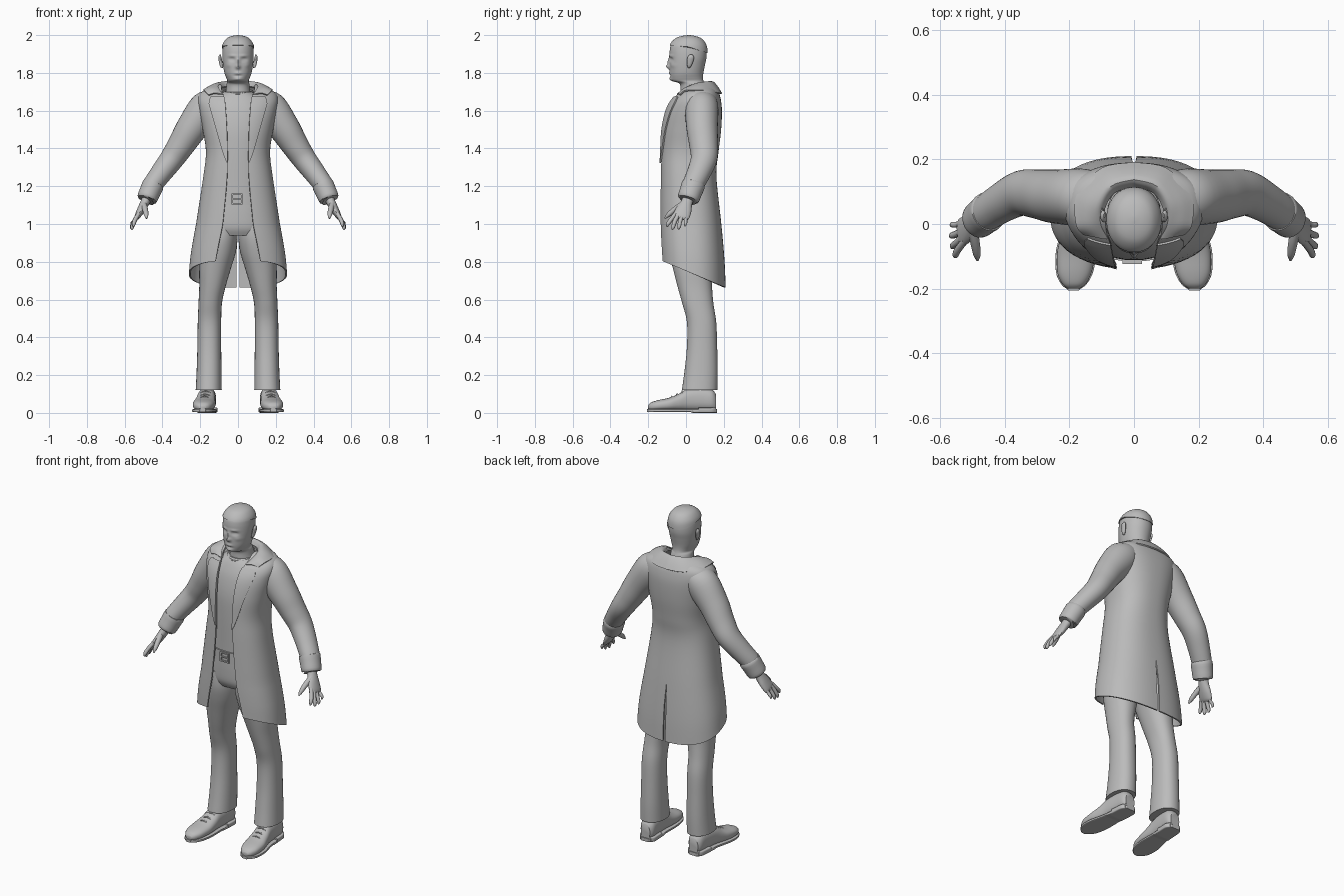
import bpy, bmesh, math
from mathutils import Vector

if "Cube" in bpy.data.objects:
    bpy.data.objects.remove(bpy.data.objects["Cube"])

grey = bpy.data.materials.new("plain grey")
grey.diffuse_color = (0.5, 0.5, 0.5, 1)
grey.use_nodes = True
grey.node_tree.nodes["Principled BSDF"].inputs["Base Color"].default_value = grey.diffuse_color


def spline(rows, n=5):
    """Smooth curve through rows of numbers."""
    out = []
    for i in range(len(rows) - 1):
        a, b, c, d = (rows[max(i - 1, 0)], rows[i], rows[i + 1], rows[min(i + 2, len(rows) - 1)])
        for k in range(n):
            t = k / n
            out.append(tuple(q + 0.5 * t * (r - p + t * (2 * p - 5 * q + 4 * r - s + t * (3 * (q - r) + s - p)))
                             for p, q, r, s in zip(a, b, c, d)))
    return out + [tuple(rows[-1])]


def at(rows, z):
    """Look up a row by its first number (rows run downwards)."""
    z = min(max(z, rows[-1][0]), rows[0][0])
    for a, b in zip(rows, rows[1:]):
        if a[0] >= z >= b[0]:
            t = (a[0] - z) / max(a[0] - b[0], 1e-9)
            return tuple(p + (q - p) * t for p, q in zip(a, b))
    return rows[-1]


def power(v, p):
    return math.copysign(abs(v) ** (2 / p), v)


def skin(name, loops, wrap=True, cap=True, mirror=False, thick=0, angle=40):
    """Join loops of points into one smooth-shaded surface."""
    bm = bmesh.new()
    vs = [[bm.verts.new(p) for p in lp] for lp in loops]
    n = len(loops[0])
    for a, b in zip(vs, vs[1:]):
        for i in range(n if wrap else n - 1):
            j = (i + 1) % n
            bm.faces.new((a[i], a[j], b[j], b[i]))
    if wrap and cap:
        bm.faces.new(vs[0])
        bm.faces.new(vs[-1])
    bmesh.ops.recalc_face_normals(bm, faces=bm.faces)
    me = bpy.data.meshes.new(name)
    bm.to_mesh(me)
    bm.free()
    me.materials.append(grey)
    ob = bpy.data.objects.new(name, me)
    bpy.context.collection.objects.link(ob)
    bpy.ops.object.select_all(action='DESELECT')
    bpy.context.view_layer.objects.active = ob
    ob.select_set(True)
    if mirror:
        ob.modifiers.new("mirror", 'MIRROR').merge_threshold = 0.0015
    if thick:
        m = ob.modifiers.new("thickness", 'SOLIDIFY')
        m.thickness, m.offset = thick, 0
    for m in list(ob.modifiers):
        bpy.ops.object.modifier_apply(modifier=m.name)
    bpy.ops.object.shade_smooth_by_angle(angle=math.radians(angle))
    return ob


def ring(z, cx, rx, yf, yb, p=2.2, n=40):
    """Level cross-section between a front and a back y."""
    pts = []
    for k in range(n):
        a = 2 * math.pi * k / n
        pts.append(Vector((cx + rx * power(math.sin(a), p),
                           (yf + yb) / 2 - (yb - yf) / 2 * power(math.cos(a), p), z)))
    return pts


def tube(name, rows, n=24, steps=5, **kw):
    """Tube along rows of x, y, z, radius in the x-z plane, radius towards y."""
    pts = spline(rows, steps)
    loops = []
    for i, r in enumerate(pts):
        d = Vector(pts[min(i + 1, len(pts) - 1)][:3]) - Vector(pts[max(i - 1, 0)][:3])
        u = d.cross(Vector((0, 1, 0))).normalized()
        v = u.cross(d).normalized()
        loops.append([Vector(r[:3]) + u * r[3] * math.cos(2 * math.pi * k / n)
                      + v * r[4] * math.sin(2 * math.pi * k / n) for k in range(n)])
    return skin(name, loops, **kw)


def section(y, cx, w, zb, zt, p=2.4, n=32):
    """Upright cross-section of a shoe."""
    return [Vector((cx + w * power(math.cos(2 * math.pi * k / n), p), y,
                    (zb + zt) / 2 + (zt - zb) / 2 * power(math.sin(2 * math.pi * k / n), p))) for k in range(n)]


# Head and neck: z, half width, front y, back y
head = spline([(1.993, .004, .01, .022), (1.989, .03, -.02, .046), (1.977, .056, -.052, .078),
               (1.95, .076, -.078, .1), (1.92, .082, -.086, .108), (1.88, .083, -.087, .108),
               (1.84, .079, -.087, .1), (1.8, .072, -.086, .092), (1.775, .063, -.083, .09),
               (1.758, .057, -.074, .092), (1.742, .06, -.034, .097), (1.7, .066, -.03, .112),
               (1.66, .08, -.03, .125)], 7)
# Face bumps: x, z, depth, x spread, z spread
bumps = [(0, 1.833, -.019, .011, .011), (0, 1.86, -.01, .009, .02), (0, 1.798, -.006, .018, .007),
         (0, 1.785, .004, .02, .005), (0, 1.767, -.007, .02, .009)]
for s in (-1, 1):
    bumps += [(s * .032, 1.871, .012, .015, .009), (s * .032, 1.87, -.006, .009, .005),
              (s * .03, 1.89, -.005, .02, .006), (s * .05, 1.84, -.004, .015, .012)]
loops = [ring(z, 0, rx, yf, yb, 2.1, 72) for z, rx, yf, yb in head]
for lp in loops:
    for v in lp:
        if v.y < 0 and v.z > 1.755:
            v.y += sum(d * math.exp(-((v.x - x) / sx) ** 2 - ((v.z - z) / sz) ** 2) for x, z, d, sx, sz in bumps)
skin("head", loops, angle=60)

# Hair cap following the skull above the hairline
rows = []
for i in range(13):
    lp = []
    for k in range(48):
        c = math.cos(2 * math.pi * k / 48)
        line = 1.935 + (.008 * c if c > 0 else .032 * c)
        z, rx, yf, yb = at(head, line + (1.993 - line) * math.sin(i / 12 * math.pi / 2))
        p = ring(z, 0, rx, yf, yb, 2.1, 48)[k]
        o = Vector((0, .012, 1.88))
        lp.append(o + (p - o) * 1.06)
    rows.append(lp)
skin("hair", rows)
tube("ear", [(.082, .014, 1.828, .004, .006), (.088, .017, 1.838, .008, .011), (.093, .022, 1.865, .009, .017),
             (.096, .026, 1.885, .008, .016), (.092, .026, 1.897, .003, .006)], 16, mirror=True)

# Shirt and hips
shirt = spline([(1.7, .072, -.036, .12), (1.665, .13, -.06, .15), (1.6, .168, -.088, .165), (1.5, .165, -.108, .165),
                (1.38, .148, -.112, .15), (1.2, .155, -.109, .135), (1.1, .16, -.108, .145)])
skin("shirt", [ring(z, 0, rx, yf, yb, 2.3) for z, rx, yf, yb in shirt])
tube("shirt_neckband", [(.075 * math.sin(a), .04 - .08 * math.cos(a), 1.7 - .012 * math.cos(a), .007, .007)
                        for a in [math.radians(k) for k in range(-150, 151, 20)]], 8, 2)
hips = spline([(1.13, .16, -.111, .145), (1.05, .167, -.112, .16), (.98, .172, -.108, .165), (.94, .165, -.09, .15)])
skin("trouser_hips", [ring(z, 0, rx, yf, yb, 2.4) for z, rx, yf, yb in hips])

# Trouser legs: z, centre x, half width, front y, back y
legs = spline([(1.02, .085, .08, -.1, .15), (.93, .09, .088, -.102, .155), (.85, .105, .093, -.09, .148),
               (.76, .122, .083, -.068, .138), (.67, .135, .07, -.045, .138), (.58, .147, .062, -.02, .145),
               (.48, .151, .062, .005, .16), (.35, .152, .063, .005, .165), (.22, .153, .066, -.008, .168),
               (.12, .155, .069, -.022, .166)])
skin("trouser_leg", [ring(*r) for r in legs], mirror=True)

# Belt and buckle
skin("belt", [ring(z, 0, .164 + d, -.113 - d, .147 + d, 2.3)
              for z, d in ((1.1, -.004), (1.1, .003), (1.165, .003), (1.165, -.004))], angle=30)
for name, x0, x1, z0, z1 in (("buckle_top", -.035, .025, 1.153, 1.161), ("buckle_bottom", -.035, .025, 1.104, 1.112),
                             ("buckle_left", -.035, -.027, 1.104, 1.161), ("buckle_right", .017, .025, 1.104, 1.161),
                             ("buckle_pin", -.035, .02, 1.129, 1.136)):
    skin(name, [[Vector(q) for q in ((x0, y, z0), (x1, y, z0), (x1, y, z1), (x0, y, z1))]
                for y in (-.124, -.108)], angle=30)

# Coat body: z, half width, front y, back y, half width of the front opening
P = 2.4
coat = spline([(1.735, .1, .0, .145, .088), (1.7, .185, -.03, .168, .084), (1.66, .21, -.068, .18, .072),
               (1.6, .203, -.1, .186, .066), (1.5, .183, -.122, .182, .06), (1.38, .166, -.129, .168, .057),
               (1.25, .18, -.133, .157, .057), (1.0, .218, -.136, .183, .08), (.8, .245, -.134, .2, .103),
               (.66, .256, -.131, .206, .118)], 6)


def front_y(x, z):
    """Front of the coat at a given x and z."""
    _, rx, yf, yb, _ = at(coat, z)
    return (yf + yb) / 2 - (yb - yf) / 2 * max(0, 1 - (x / rx) ** P) ** (1 / P)


rows = []
for z, rx, yf, yb, e in coat:
    a0 = math.asin(min(1, (e / rx) ** (P / 2)))
    lp = []
    for k in range(33):
        a = a0 + (math.pi - a0) * k / 32
        x = rx * power(max(math.sin(a), 0), P) if k < 32 else 0
        y = (yf + yb) / 2 - (yb - yf) / 2 * power(math.cos(a), P)
        zz = z
        if z < 1:    # sloping hem, lower at the back, with a centre vent
            hem = .81 - (y + .135) * .43
            zz = 1 - (1 - z) * (1 - hem) / .34
            x = max(x, min(.007, (1 - z) * .05))
        lp.append(Vector((x, y, zz)))
    rows.append(lp)
skin("coat_body", rows, wrap=False, mirror=True, thick=.008)

# Lapels lying on the coat front
rows = []
for i in range(19):
    t = i / 18
    z = 1.672 - .35 * t
    e = at(coat, z)[4] - .002
    w = .092 * (1 - t) ** .8 + .003 if i > 1 else .07 + .014 * i
    rows.append([Vector((e + w * k / 6, front_y(e + w * k / 6, z) - .009, z)) for k in range(7)])
skin("lapel", rows, wrap=False, mirror=True, thick=.008)

# Turned-down collar from centre back to the notch
stand = spline([(0, .118, 1.725), (.06, .1, 1.725), (.092, .05, 1.722), (.09, .0, 1.705), (.08, -.035, 1.68)])
fold = spline([(0, .138, 1.752), (.07, .118, 1.752), (.11, .055, 1.742), (.108, .0, 1.718), (.088, -.045, 1.685)])
fall = spline([(0, .188, 1.69), (.1, .17, 1.693), (.175, .09, 1.705), (.178, .0, 1.705),
               (.155, front_y(.155, 1.682) - .012, 1.682)])
rows = []
for s, f, o in zip(stand, fold, fall):
    mid = (Vector(f) + Vector(o)) / 2 + Vector((0, 0, .008))
    rows.append([Vector(q) for q in spline([s, f, tuple(mid), o], 4)])
skin("collar", rows, wrap=False, mirror=True, thick=.008)

# Sleeves and cuffs
tube("sleeve", [(.1, .085, 1.672, .045, .07), (.16, .083, 1.618, .093, .088), (.243, .085, 1.51, .083, .083),
                (.3, .093, 1.42, .072, .076), (.35, .095, 1.345, .064, .07), (.41, .065, 1.265, .057, .062),
                (.46, .032, 1.195, .051, .056), (.475, .02, 1.15, .045, .05)], 32, mirror=True)
tube("cuff", [(.447, .04, 1.213, .046, .05), (.449, .039, 1.208, .057, .062), (.465, .026, 1.172, .056, .06),
              (.482, .012, 1.133, .053, .057), (.483, .011, 1.13, .04, .044)], 32, 3, mirror=True)

# Hands
tube("palm", [(.472, .02, 1.16, .025, .03), (.492, .004, 1.115, .024, .031), (.513, -.012, 1.075, .021, .042),
              (.533, -.026, 1.04, .015, .044), (.54, -.03, 1.026, .007, .035)], 20, mirror=True)
for name, y0, y1, x1, z1, r in (("index_finger", -.06, -.1, .552, .985, .011), ("middle_finger", -.039, -.072, .56, .97, .0115),
                                ("ring_finger", -.018, -.04, .563, .972, .011), ("little_finger", .003, -.006, .562, .988, .0095)):
    tube(name, [(.523, y0 + .008, 1.06, r, r), (.545, (y0 + y1) / 2, 1.022, r, r),
                (x1, y1 + .004, z1 + .015, r * .9, r * .9), (x1, y1, z1, r * .35, r * .35)], 10, 3, mirror=True)
tube("thumb", [(.5, -.015, 1.105, .016, .018), (.492, -.055, 1.08, .015, .015),
               (.486, -.092, 1.05, .012, .012), (.484, -.112, 1.03, .004, .004)], 12, 4, mirror=True)

# Shoes: y, centre x, half width, bottom, top
shoe = spline([(-.2, .187, .018, .02, .04), (-.185, .186, .036, .012, .055), (-.15, .184, .053, .01, .067),
               (-.09, .179, .059, .01, .08), (-.04, .173, .054, .01, .1), (.01, .168, .048, .01, .128),
               (.08, .163, .046, .01, .135), (.135, .16, .044, .01, .125), (.158, .16, .03, .012, .1)])
skin("shoe", [section(*r) for r in shoe], mirror=True)
skin("sole", [section(y, x, w + .004, .004 if y < .03 else .0, .02, 7) for y, x, w, b, t in
              [(-.206, .187, .012, 0, 0)] + shoe + [(.163, .16, .022, 0, 0)]], mirror=True, angle=30)
heel = [r for r in shoe if r[0] > .055]
skin("heel", [section(y, x, w + .006, 0, .03, 7) for y, x, w, b, t in heel], mirror=True, angle=30)
for i in range(3):
    y, x, w, b, t = at(sorted([(-r[0],) + r[1:] for r in shoe], reverse=True), .075 - .028 * i)
    tube("lace_%d" % (i + 1), [(x - .028, -y, t - .008, .004, .005), (x, -y, t + .002, .004, .005),
                               (x + .028, -y, t - .008, .004, .005)], 8, 4, mirror=True)
